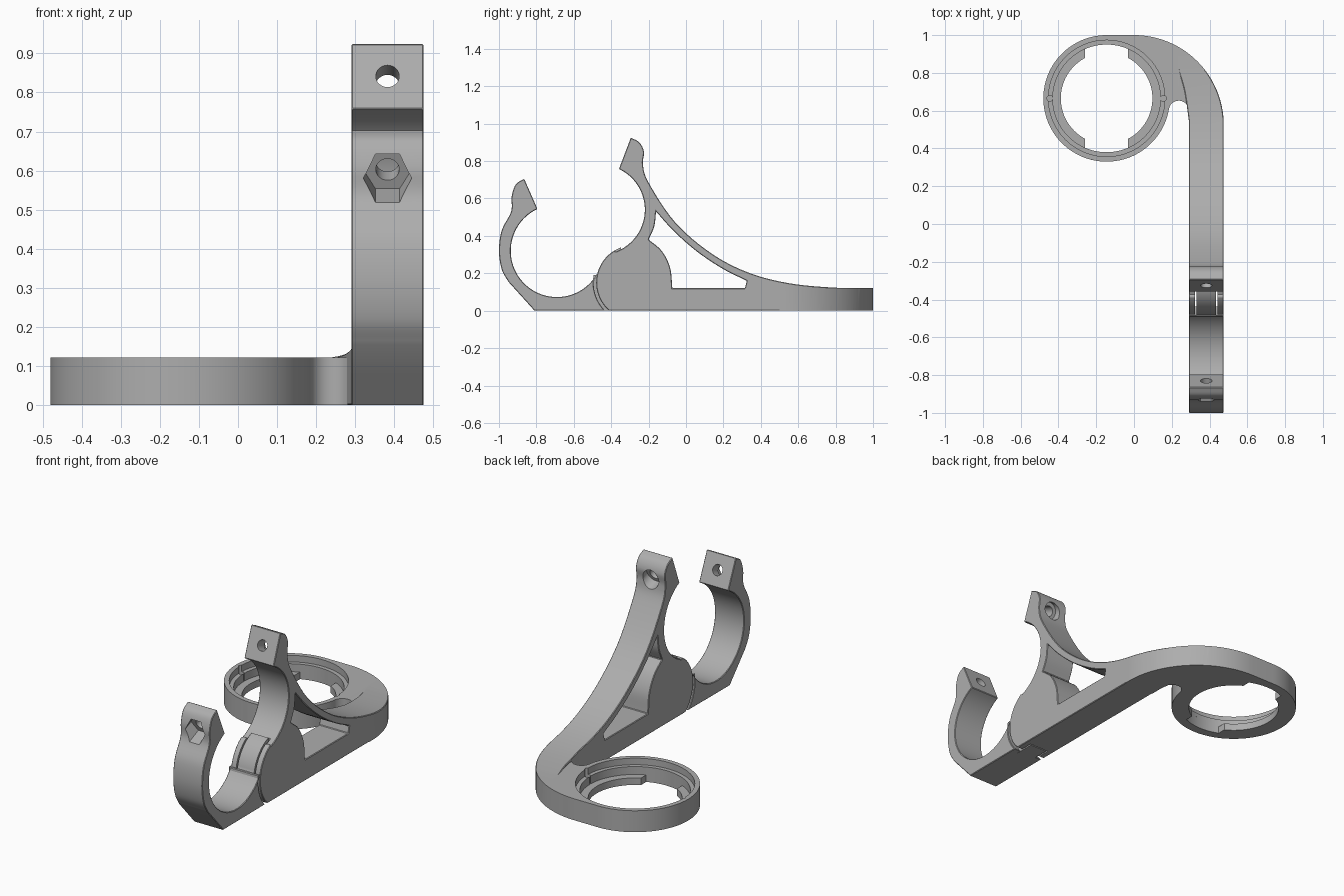
import bpy, bmesh
from math import sin, cos, pi, radians
from mathutils import Vector, Matrix

cube = bpy.data.objects.get("Cube")
if cube:
    bpy.data.objects.remove(cube, do_unlink=True)

grey = bpy.data.materials.new("plain grey")
grey.use_nodes = True
colour = (0.42, 0.42, 0.42, 1)
grey.diffuse_color = colour
grey.node_tree.nodes["Principled BSDF"].inputs["Base Color"].default_value = colour

X0, X1 = 0.29, 0.475          # sides of the arm
XM = (X0 + X1) / 2


def arc(cx, cy, r, a, b, n=24):
    return [(cx + r * cos(radians(a + (b - a) * i / n)),
             cy + r * sin(radians(a + (b - a) * i / n))) for i in range(n + 1)]


def spline(pts, n=6):
    """Smooth curve through the given points."""
    v = [Vector(p) for p in pts]
    v = [2 * v[0] - v[1]] + v + [2 * v[-1] - v[-2]]
    out = []
    for a, b, c, d in zip(v, v[1:], v[2:], v[3:]):
        for i in range(n):
            t = i / n
            out.append(tuple(0.5 * (2 * b + (c - a) * t + (2 * a - 5 * b + 4 * c - d) * t * t
                                    + (3 * b - a - 3 * c + d) * t ** 3)))
    return out + [tuple(pts[-1])]


def prism(name, pts, lo, hi, side=True):
    """Extrude a (y, z) outline along x, or an (x, y) outline along z."""
    clean = []
    for p in pts:
        if not clean or (Vector(p) - Vector(clean[-1])).length > 0.002:
            clean.append(p)
    if (Vector(clean[0]) - Vector(clean[-1])).length < 0.002:
        clean.pop()
    bm = bmesh.new()
    face = bm.faces.new([bm.verts.new((lo, *p) if side else (*p, lo)) for p in clean])
    new = bmesh.ops.extrude_face_region(bm, geom=[face])["geom"]
    shift = Vector((hi - lo, 0, 0)) if side else Vector((0, 0, hi - lo))
    bmesh.ops.translate(bm, vec=shift, verts=[g for g in new if isinstance(g, bmesh.types.BMVert)])
    bmesh.ops.recalc_face_normals(bm, faces=bm.faces)
    return make(name, bm)


def make(name, bm):
    mesh = bpy.data.meshes.new(name)
    bm.to_mesh(mesh)
    bm.free()
    mesh.materials.append(grey)
    ob = bpy.data.objects.new(name, mesh)
    bpy.context.collection.objects.link(ob)
    return ob


def rod(name, centre, axis, r, start, end, sides=32, turn=0):
    """Cylinder along an axis, from start to end measured from the centre."""
    bm = bmesh.new()
    bmesh.ops.create_cone(bm, cap_ends=True, segments=sides, radius1=r, radius2=r, depth=end - start)
    axis = Vector(axis).normalized()
    rot = axis.to_track_quat('Z', 'X').to_matrix().to_4x4() @ Matrix.Rotation(turn, 4, 'Z')
    bm.transform(Matrix.Translation(Vector(centre) + axis * (start + end) / 2) @ rot)
    return make(name, bm)


def apply(ob, mod):
    bpy.context.view_layer.objects.active = ob
    bpy.ops.object.modifier_apply(modifier=mod.name)


def combine(ob, other, op):
    mod = ob.modifiers.new(op, 'BOOLEAN')
    mod.operation, mod.solver, mod.object = op, 'EXACT', other
    apply(ob, mod)
    bpy.data.objects.remove(other, do_unlink=True)


def bevel(ob, width=0.007):
    mod = ob.modifiers.new("edge chamfer", 'BEVEL')
    mod.width, mod.segments, mod.angle_limit = width, 1, radians(50)
    apply(ob, mod)


# Arm: side outline trimmed by the curved plan outline
top = spline([(1.05, .12), (.8, .123), (.55, .147), (.33, .205), (.13, .31), (-.06, .475),
              (-.2, .685), (-.23, .78), (-.225, .85), (-.25, .9), (-.295, .925)])
outline = ([(-.41, 0), (1.05, 0)] + top
           + arc(-.46, .54, .24, 65, -69) + arc(-.28, .15, .2, 122, 229))
arm = prism("clamp_arm", outline, 0, 0.6)
bend = arc(0, .525, X1, 0, 90, 32)
plan = [(X0, -1.1), (X1, -1.1)] + bend[:24] + spline([(.24, .8), (.268, .7), (X0, .55)])
combine(arm, prism("plan_cutter", plan, -.1, 1.2, False), 'INTERSECT')

# Triangular window behind the hinge
window = (spline([(.325, .16), (.2, .222), (.06, .315), (-.065, .425), (-.16, .53)])
          + spline([(-.16, .53), (-.17, .45), (-.2, .38)])
          + spline([(-.2, .38), (-.13, .32), (-.085, .23), (-.073, .12)]) + [(.315, .12)])
combine(arm, prism("window_cutter", window, 0, 0.6), 'DIFFERENCE')
bevel(arm)

# Ring plate with a filleted neck to the arm
RX, RY, RR = -.145, .665, .335
plate_plan = (bend + arc(RX, RY, RR, 90, 351, 72)
              + arc(.237, .6, .053, 170, 0, 12) + [(X0, .5), (X1, .5)])
plate = prism("ring_plate", plate_plan, 0, .122, False)
bevel(plate)
combine(arm, plate, 'UNION')

# Stepped bore with two entry notches
for r, z in ((.2425, -.05), (.285, .04), (.308, .085)):
    combine(arm, rod("bore_cutter", (RX, RY, 0), (0, 0, 1), r, z, .2, 96), 'DIFFERENCE')
for a in (90, 270):
    w = 23.4
    notch = arc(RX, RY, .285, a - w, a + w) + [(RX + s * .113, RY + .15 * sin(radians(a)))
                                               for s in ((-1, 1) if a == 90 else (1, -1))]
    combine(arm, prism("notch_cutter", notch, -.05, .06, False), 'DIFFERENCE')
# Small locating grooves at either side of the bore
for a in (0, 180):
    combine(arm, rod("groove_cutter", (RX + .3 * cos(radians(a)), RY, 0), (0, 0, 1), .016, .04, .2, 12),
            'DIFFERENCE')

# Slot for the hinge tongue
slot = [(-.55, -.05), (-.34, -.05), (-.34, .345), (-.55, .345)]
combine(arm, prism("slot_cutter", slot, .322, .443, True), 'DIFFERENCE')

# Front jaw: hooked half of the clamp
jaw_outline = (spline([(-.81, 0), (-.95, .155)], 2)
               + spline([(-.95, .155), (-.985, .22), (-1, .32), (-.985, .43), (-.935, .53),
                         (-.932, .61), (-.91, .675), (-.865, .705)])
               + arc(-.69, .32, .247, 115, 328, 48) + arc(-.28, .15, .214, 170, 224))
jaw = prism("clamp_jaw", jaw_outline, X0, X1)
bevel(jaw)
tongue = arc(-.28, .15, .2, 168, 110) + [(-.346, 0), (-.46, 0), (-.53, .1)]
combine(jaw, prism("hinge_tongue", tongue, .33, .435), 'UNION')

# Bolt hole with round counterbore in the arm, hexagon recess in the jaw
for ob, centre, axis, sides, r, depth in (
        (arm, (XM, -.33, .843), (0, .93, -.37), 32, .05, .07),
        (jaw, (XM, -.83, .625), (0, -.916, -.4), 6, .062, .055)):
    combine(ob, rod("bolt_hole_cutter", centre, axis, .03, -.05, .3), 'DIFFERENCE')
    combine(ob, rod("recess_cutter", centre, axis, r, depth, .3, sides), 'DIFFERENCE')

for ob in (arm, jaw):
    bpy.ops.object.select_all(action='DESELECT')
    ob.select_set(True)
    bpy.context.view_layer.objects.active = ob
    bpy.ops.object.shade_smooth_by_angle(angle=radians(25))
